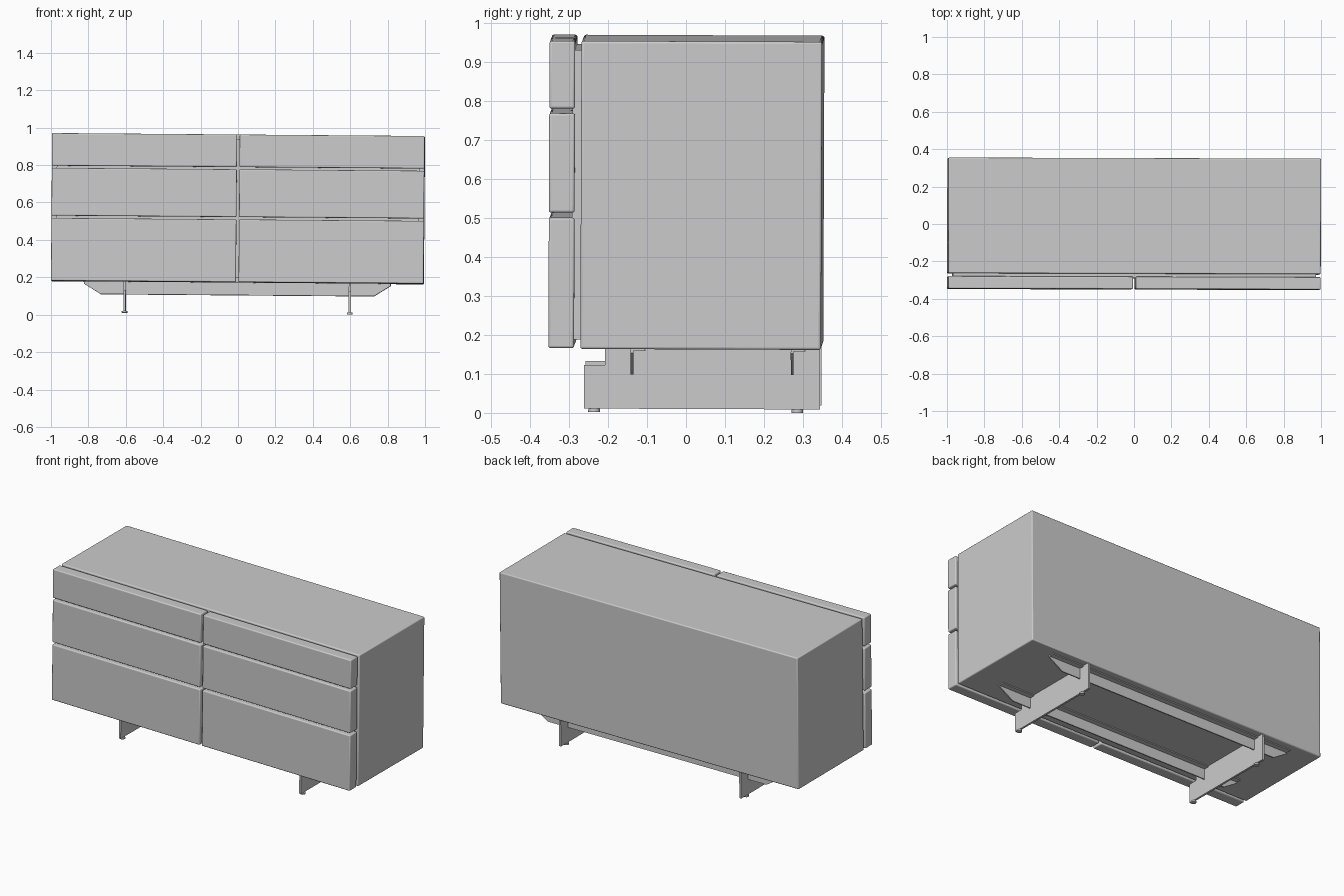
import bpy, bmesh
from math import radians
from mathutils import Matrix, Vector

cube = bpy.data.objects.get("Cube")
if cube:
    bpy.data.objects.remove(cube, do_unlink=True)

grey = bpy.data.materials.new("plain_grey")
grey.use_nodes = True
grey.diffuse_color = (0.6, 0.6, 0.6, 1)
grey.node_tree.nodes["Principled BSDF"].inputs["Base Color"].default_value = grey.diffuse_color

# The whole cabinet leans by a fraction of a degree about its centre
pivot = Vector((0, 0, 0.56))
LEAN = (Matrix.Translation(pivot) @ Matrix.Rotation(-0.003, 4, "Z")
        @ Matrix.Rotation(0.008, 4, "Y") @ Matrix.Rotation(-0.004, 4, "X")
        @ Matrix.Translation(-pivot))


def finish(name, bm, bevel=0.0):
    bmesh.ops.recalc_face_normals(bm, faces=bm.faces[:])
    bm.transform(LEAN)
    mesh = bpy.data.meshes.new(name)
    bm.to_mesh(mesh)
    bm.free()
    mesh.materials.append(grey)
    obj = bpy.data.objects.new(name, mesh)
    bpy.context.collection.objects.link(obj)
    if bevel:
        mod = obj.modifiers.new("soft_edges", "BEVEL")
        mod.width = bevel
        mod.segments = 3
    bpy.ops.object.select_all(action="DESELECT")
    obj.select_set(True)
    bpy.context.view_layer.objects.active = obj
    bpy.ops.object.shade_smooth_by_angle(angle=radians(35))
    return obj


def box(name, x, y, z, bevel=0.0):
    """Box from (low, high) pairs on each axis."""
    bm = bmesh.new()
    bmesh.ops.create_cube(bm, size=1)
    for v in bm.verts:
        v.co = [(lo + hi) / 2 + c * (hi - lo) for c, (lo, hi) in zip(v.co, (x, y, z))]
    return finish(name, bm, bevel)


def plate(name, points, depth):
    """Extrude a closed outline along a depth vector."""
    bm = bmesh.new()
    face = bm.faces.new([bm.verts.new(p) for p in points])
    out = bmesh.ops.extrude_face_region(bm, geom=[face])
    moved = [g for g in out["geom"] if isinstance(g, bmesh.types.BMVert)]
    bmesh.ops.translate(bm, verts=moved, vec=depth)
    return finish(name, bm)


# Cabinet body and the recessed panel behind the drawer fronts
WIDTH = 0.996
BOTTOM, TOP = 0.171, 0.962
box("cabinet_body", (-WIDTH, WIDTH), (-0.267, 0.351), (BOTTOM, TOP), 0.006)
box("recessed_panel", (-0.97, 0.97), (-0.29, -0.262), (0.195, 0.938))

# Two columns of three drawer fronts
rows = {"lower": (0.173, 0.508), "middle": (0.521, 0.776), "upper": (0.788, TOP)}
columns = {"right": (-WIDTH, -0.007), "left": (0.007, WIDTH)}
for row, z in rows.items():
    for side, x in columns.items():
        box(f"{row}_{side}_drawer_front", x, (-0.349, -0.283), z, 0.006)

# Angle rails under the body, with slanted ends
for name, y in (("front", -0.138), ("back", 0.273)):
    web = [(-0.82, y, BOTTOM), (0.82, y, BOTTOM), (0.82, y, 0.16),
           (0.73, y, 0.104), (-0.73, y, 0.104), (-0.82, y, 0.16)]
    plate(f"{name}_rail_web", web, (0, 0.007, 0))
    box(f"{name}_rail_flange", (-0.82, 0.82), (y, y + 0.037), (0.165, BOTTOM))

# Stepped plate legs with small round feet
profile = [(-0.258, 0.015), (0.348, 0.015), (0.348, BOTTOM),
           (-0.204, BOTTOM), (-0.204, 0.127), (-0.258, 0.127)]
for side, x in (("right", -0.602), ("left", 0.602)):
    plate(f"{side}_leg", [(x - 0.006, y, z) for y, z in profile], (0.012, 0, 0))
    for end, y in (("front", -0.232), ("back", 0.29)):
        bm = bmesh.new()
        bmesh.ops.create_cone(bm, cap_ends=True, segments=24, radius1=0.015,
                              radius2=0.015, depth=0.009,
                              matrix=Matrix.Translation((x, y, 0.0105)))
        finish(f"{end}_{side}_foot", bm)
